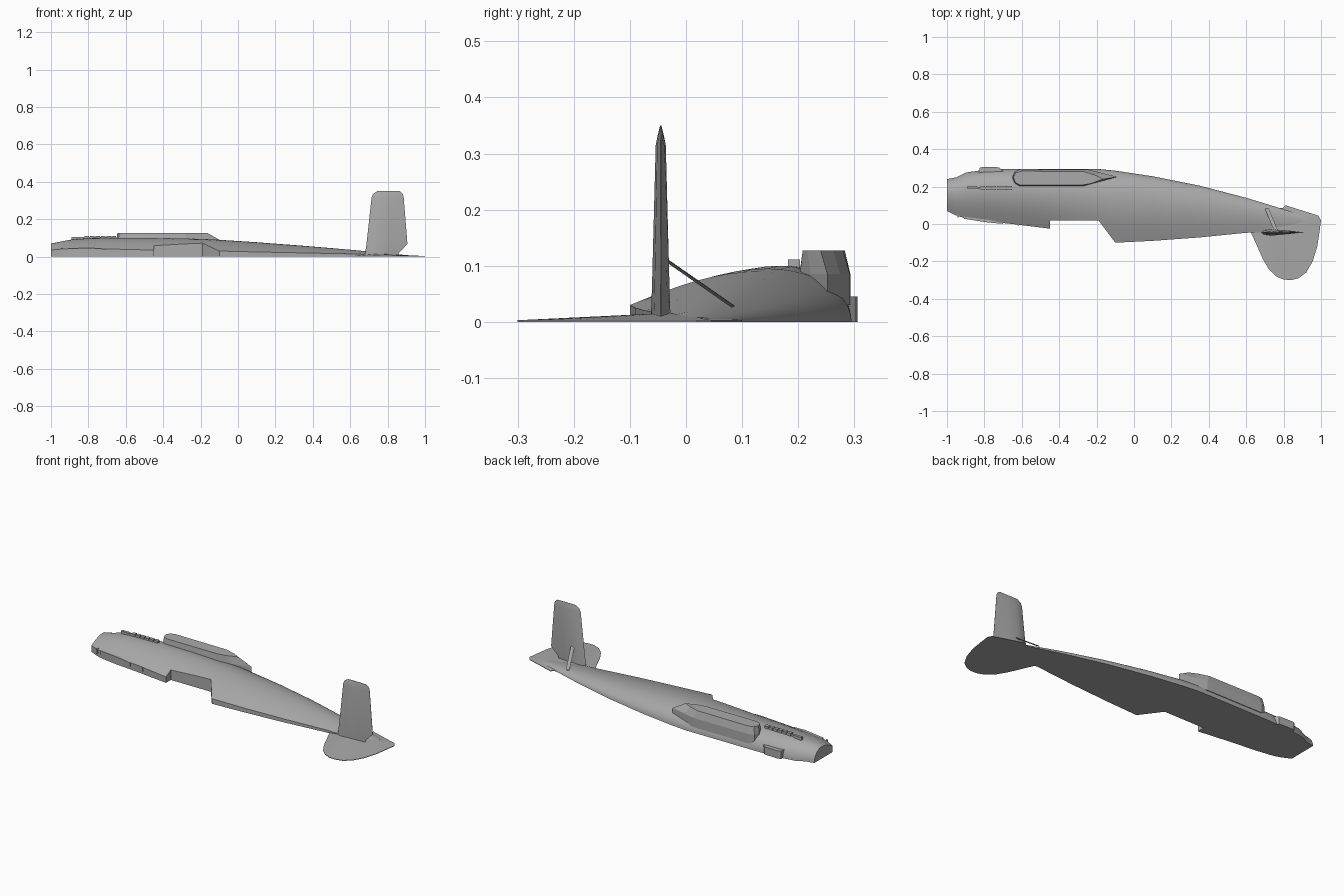
import bpy, bmesh
from math import sin, cos, pi
from mathutils import Vector

cube = bpy.data.objects.get("Cube")
if cube:
    bpy.data.objects.remove(cube, do_unlink=True)

grey = bpy.data.materials.new("plain grey")
grey.use_nodes = True
grey.diffuse_color = (0.4, 0.4, 0.4, 1)
grey.node_tree.nodes["Principled BSDF"].inputs["Base Color"].default_value = (0.4, 0.4, 0.4, 1)


def finish(name, bm, smooth=False):
    bmesh.ops.recalc_face_normals(bm, faces=bm.faces)
    mesh = bpy.data.meshes.new(name)
    bm.to_mesh(mesh)
    bm.free()
    mesh.materials.append(grey)
    ob = bpy.data.objects.new(name, mesh)
    bpy.context.collection.objects.link(ob)
    if smooth:
        shade(ob)
    return ob


def shade(ob):
    bpy.ops.object.select_all(action='DESELECT')
    bpy.context.view_layer.objects.active = ob
    ob.select_set(True)
    bpy.ops.object.shade_smooth_by_angle(angle=pi / 6)


def loft(name, rings, smooth=False):
    """Skin closed rings of equal length and cap both ends."""
    bm = bmesh.new()
    loops = [[bm.verts.new(p) for p in ring] for ring in rings]
    for a, b in zip(loops, loops[1:]):
        for i in range(len(a)):
            j = (i + 1) % len(a)
            bm.faces.new((a[i], a[j], b[j], b[i]))
    bm.faces.new(loops[0])
    bm.faces.new(loops[-1][::-1])
    return finish(name, bm, smooth)


def prism(name, outline, z0, z1):
    return loft(name, [[(x, y, z) for x, y in outline] for z in (z0, z1)])


def box(name, x0, x1, y0, y1, z0, z1):
    return prism(name, [(x0, y0), (x1, y0), (x1, y1), (x0, y1)], z0, z1)


# Half fuselage: x, spine y, belly y, height, spine edge height
stations = [
    (-1, .07, .24, .07, .035), (-.95, .045, .25, .08, .04), (-.9, .03, .275, .09, .04),
    (-.8, .015, .29, .098, .04), (-.65, 0, .295, .1, .04), (-.45, -.025, .295, .1, .035),
    (-.2, -.08, .295, .095, .03), (-.1, -.1, .285, .09, .03), (.1, -.09, .255, .077, .025),
    (.35, -.072, .205, .058, .02), (.6, -.047, .14, .037, .015), (.78, -.04, .085, .02, .008),
    (.9, -.02, .05, .008, .003)]


def section(x, spine, belly, height, edge):
    mid = spine + .6 * (belly - spine)
    pts = [(x, spine, 0)]
    for i in range(9):
        u = i / 8
        pts.append((x, spine + u * (mid - spine), edge + (height - edge) * sin(u * pi / 2)))
    for i in range(1, 11):
        a = i / 10 * pi / 2
        pts.append((x, mid + (belly - mid) * sin(a), height * cos(a) if i < 10 else 0))
    return pts


fuselage = loft("fuselage_half", [section(*s) for s in stations])

# Cockpit opening
cutter = prism("cockpit_cutter", [(-.45, .02), (-.19, .02), (-.1, -.1), (-.1, -.2), (-.45, -.2)], -.1, .2)
cutter.hide_render = True
cut = fuselage.modifiers.new("cockpit", 'BOOLEAN')
cut.operation = 'DIFFERENCE'
cut.object = cutter
cut.solver = 'EXACT'
bpy.context.view_layer.objects.active = fuselage
bpy.ops.object.modifier_apply(modifier=cut.name)
bpy.data.objects.remove(cutter, do_unlink=True)
shade(fuselage)

# Wing root stub, flaring towards the fuselage
root_top = [(-.645, .25), (-.635, .222), (-.61, .208), (-.28, .208), (-.23, .216), (-.165, .24),
            (-.21, .262), (-.27, .28), (-.6, .283), (-.632, .274)]
root_low = [(-.65, .25), (-.64, .218), (-.615, .202), (-.27, .203), (-.2, .222), (-.09, .252),
            (-.18, .275), (-.25, .292), (-.61, .293), (-.64, .28)]
loft("wing_root", [[(x, y, .03) for x, y in root_low], [(x, y, .085) for x, y in root_low],
                   [(x, y, .127) for x, y in root_top]])

# Fin and rudder: flat outline tapering from a central ridge
bm = bmesh.new()
outline = [(.6, -.02), (.625, -.045), (.65, -.1), (.69, -.19), (.72, -.24), (.76, -.28), (.8, -.297),
           (.84, -.3), (.88, -.29), (.92, -.26), (.955, -.2), (.98, -.12), (.992, -.04), (1, .02),
           (.985, .045), (.81, .1), (.795, .085), (.7, .08)]
low = [bm.verts.new((x, y, 0)) for x, y in outline]
rim = [bm.verts.new((x, y, .003)) for x, y in outline]
ridge = bm.verts.new((.74, -.03, .016))
bm.faces.new(low)
for i in range(len(low)):
    j = (i + 1) % len(low)
    bm.faces.new((low[i], low[j], rim[j], rim[i]))
    bm.faces.new((rim[i], rim[j], ridge))
finish("fin_and_rudder", bm)

# Tailplane: spindle sections at rising heights (z, leading x, trailing x, half thickness)
levels = [(.004, .68, .855, .017), (.02, .68, .86, .017), (.068, .687, .906, .0155),
          (.315, .714, .886, .009), (.335, .722, .882, .005), (.35, .745, .865, .001)]
chord = [(0, 0), (.08, .6), (.3, 1), (.6, .7), (1, .05)]
rings = []
for z, a, b, t in levels:
    side = [(a + c * (b - a), w * t) for c, w in chord]
    rings.append([(x, -.045 + w, z) for x, w in side] + [(x, -.045 - w, z) for x, w in side[:0:-1]])
loft("tailplane", rings, True)

# Tailplane strut
start, end = Vector((.71, .083, .028)), Vector((.76, -.038, .112))
across = Vector((.009, .004, 0))
thick = (end - start).cross(across).normalized() * .003
loft("tailplane_strut", [[p - across, p - thick, p + across, p + thick] for p in (start, end)])

# Exhaust stubs along the cowling
box("exhaust_fairing", -.89, -.84, .187, .203, .08, .106)
for i in range(6):
    x = -.82 + i * .029
    box(f"exhaust_stub_{i + 1}", x, x + .024, .182, .203, .08, .111)
box("exhaust_plate", -.84, -.65, .187, .198, .08, .105)

# Belly scoop
prism("belly_scoop", [(-.83, .27), (-.825, .3), (-.81, .306), (-.72, .303), (-.69, .27)], 0, .045)

# Gun cover and small vents on the upper cowling
loft("gun_cover", [[(x, .075, z0), (x, y, z0), (x, y, z1), (x, .075, z1)] for x, y, z0, z1 in
                   ((-.91, .028, .022, .044), (-.78, .008, .018, .046), (-.7, .001, .02, .04))])
box("front_vent", -.945, -.937, .036, .08, .015, .045)
box("rear_vent", -.622, -.614, -.008, .05, .015, .035)
